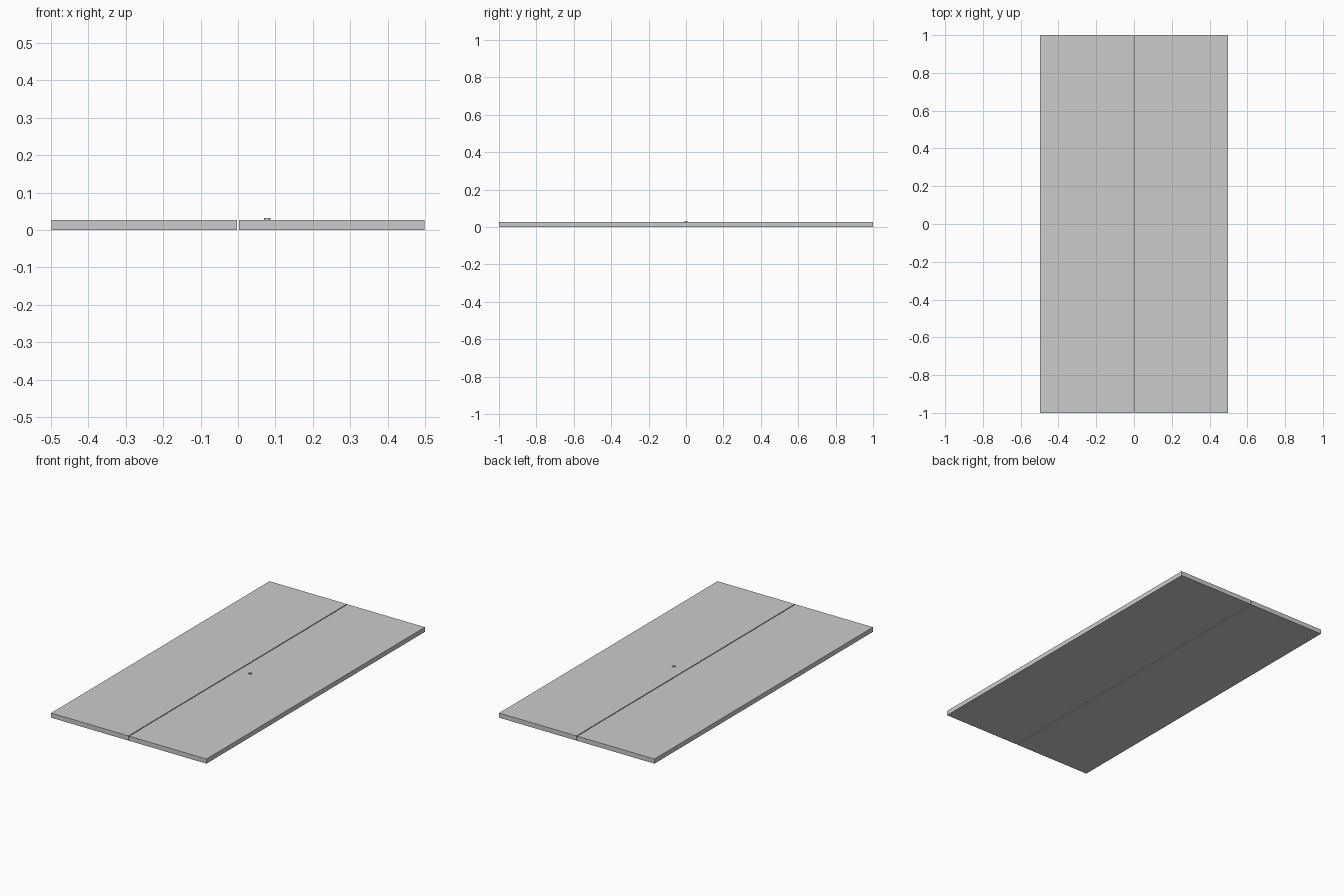
import bpy
import bmesh
from mathutils import Matrix, Vector

if "Cube" in bpy.data.objects:
    bpy.data.objects.remove(bpy.data.objects["Cube"])

HALF_WIDTH, HALF_LENGTH = 0.498, 1.0
THICKNESS, GAP = 0.027, 0.005


def add_object(name, bm):
    mesh = bpy.data.meshes.new(name)
    bm.to_mesh(mesh)
    bm.free()
    obj = bpy.data.objects.new(name, mesh)
    bpy.context.collection.objects.link(obj)
    return obj


def door_panel(name, x0, x1):
    bm = bmesh.new()
    place = Matrix.Translation(Vector(((x0 + x1) / 2, 0, THICKNESS / 2)))
    scale = Matrix.Diagonal((x1 - x0, 2 * HALF_LENGTH, THICKNESS, 1))
    bmesh.ops.create_cube(bm, size=1, matrix=place @ scale)
    return add_object(name, bm)


# Two flat leaves separated by a thin seam
door_panel("left_door_panel", -HALF_WIDTH, -GAP / 2)
door_panel("right_door_panel", GAP / 2, HALF_WIDTH)

# Small round knob on the right leaf
bm = bmesh.new()
bmesh.ops.create_cone(bm, cap_ends=True, segments=16, radius1=0.009, radius2=0.009,
                      depth=0.006,
                      matrix=Matrix.Translation((0.078, 0, THICKNESS + 0.002)))
knob = add_object("door_knob", bm)
bpy.context.view_layer.objects.active = knob
knob.select_set(True)
bpy.ops.object.shade_smooth_by_angle()
